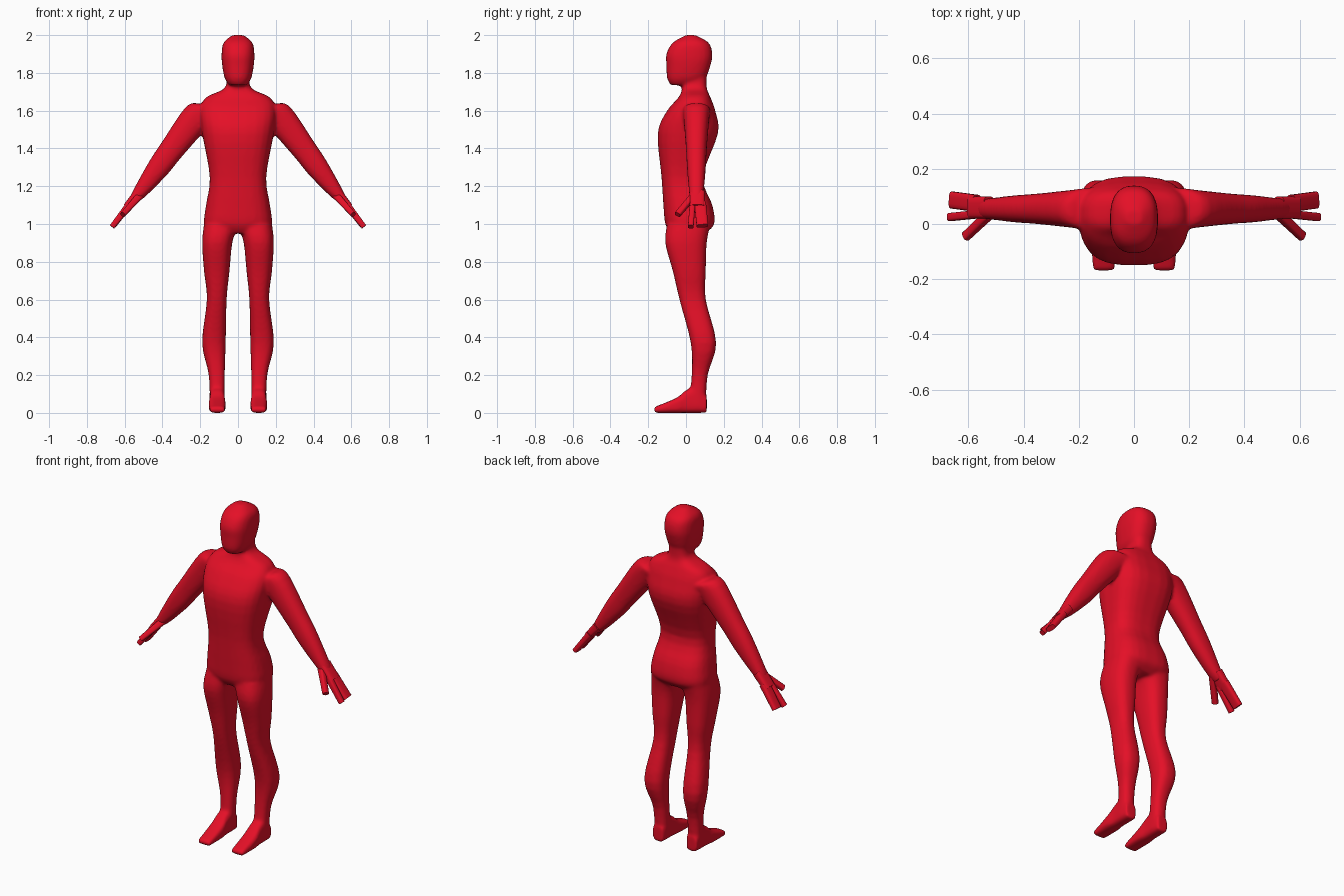
import bpy, bmesh, math
from mathutils import Vector

cube = bpy.data.objects.get("Cube")
if cube:
    bpy.data.objects.remove(cube, do_unlink=True)

red = bpy.data.materials.new("red")
red.use_nodes = True
red.diffuse_color = (.78, .005, .02, 1)
red.node_tree.nodes["Principled BSDF"].inputs["Base Color"].default_value = red.diffuse_color


def smooth_rows(rows, steps=4):
    """Fill in rows between the key rows along a smooth spline."""
    result = []
    padded = [rows[0], *rows, rows[-1]]
    for before, start, end, after in zip(padded, padded[1:], padded[2:], padded[3:]):
        for step in range(steps):
            t = step / steps
            row = []
            for p, a, b, q in zip(before, start, end, after):
                slope_a, slope_b = (b - p) / 2, (q - a) / 2
                bend = (slope_a - (b - a)) * (1 - t) - (slope_b - (b - a)) * t
                row.append(a + (b - a) * t + bend * t * (1 - t))
            result.append(row)
    return result + [rows[-1]]


def loft(bm, rings, power, sides=24):
    """Closed tube through rings of (centre, half axis u, half axis v)."""
    loops = []
    for centre, u, v in rings:
        loop = []
        for i in range(sides):
            angle = math.tau * (i + .5) / sides
            c, s = math.cos(angle), math.sin(angle)
            across_u = Vector(u) * math.copysign(abs(c) ** (2 / power), c)
            across_v = Vector(v) * math.copysign(abs(s) ** (2 / power), s)
            loop.append(bm.verts.new(Vector(centre) + across_u + across_v))
        loops.append(loop)
    for lower, upper in zip(loops, loops[1:]):
        for i in range(sides):
            bm.faces.new((lower[i - 1], lower[i], upper[i], upper[i - 1]))
    bm.faces.new(loops[0])
    bm.faces.new(loops[-1])


def upright_ring(z, inner, outer, front, back):
    centre = ((inner + outer) / 2, (front + back) / 2, z)
    return centre, ((outer - inner) / 2, 0, 0), (0, (back - front) / 2, 0)


def central_ring(z, half, front, back):
    return upright_ring(z, -half, half, front, back)


def foot_ring(y, half, top):
    return (.11, y, top / 2), (half, 0, 0), (0, 0, top / 2)


def arm_ring(x, z, depth, thickness):
    return (x, .055, z), (0, depth, 0), arm_normal * thickness


def make_rings(ring, rows):
    return [ring(*row) for row in smooth_rows(rows)]


def flip(rings, side):
    return [[(x * side, y, z) for x, y, z in ring] for ring in rings]


def finish(bm, name):
    bmesh.ops.recalc_face_normals(bm, faces=bm.faces)
    mesh = bpy.data.meshes.new(name)
    bm.to_mesh(mesh)
    bm.free()
    mesh.materials.append(red)
    obj = bpy.data.objects.new(name, mesh)
    bpy.context.collection.objects.link(obj)
    return obj


arm_normal = Vector((.8, 0, .6))

# Torso and head rows: height, half width, front, back
torso = make_rings(central_ring, [
    (.95, .14, -.08, .1), (1, .18, -.11, .15), (1.1, .17, -.12, .14),
    (1.25, .15, -.13, .09), (1.48, .19, -.15, .17), (1.6, .2, -.1, .155),
    (1.67, .17, -.04, .13), (1.72, .07, -.02, .11), (1.8, .06, -.02, .11)])
head = make_rings(central_ring, [
    (1.735, .045, -.08, .03), (1.77, .07, -.1, .1), (1.84, .084, -.104, .13),
    (1.9, .087, -.104, .14), (1.96, .077, -.07, .12), (2, .03, 0, .05)])

# Leg rows: height, inner side, outer side, front, back
leg = make_rings(upright_ring, [
    (1, 0, .18, -.1, .13), (.9, .03, .19, -.11, .11), (.75, .045, .18, -.07, .105),
    (.6, .06, .165, -.035, .105), (.37, .065, .19, .025, .16),
    (.2, .07, .155, .03, .115), (.03, .07, .15, .01, .105)])

# Foot rows: depth position, half width, top
foot = make_rings(foot_ring, [
    (.11, .035, .09), (.06, .04, .14), (0, .04, .12), (-.05, .045, .08), (-.17, .04, .03)])

# Arm rows: side position, height, half depth, half thickness
arm = make_rings(arm_ring, [
    (.15, 1.6, .08, .06), (.21, 1.575, .07, .08), (.35, 1.395, .055, .066),
    (.42, 1.3, .05, .06), (.51, 1.18, .04, .04), (.55, 1.13, .036, .026)])

# Body: all large forms fused into one smooth skin
bm = bmesh.new()
loft(bm, torso, power=2.8)
loft(bm, head, power=2.5)
for side in (1, -1):
    loft(bm, flip(leg, side), power=2.5)
    loft(bm, flip(foot, side), power=3.5)
    loft(bm, flip(arm, side), power=2.3)
body = finish(bm, "body")
skin = body.modifiers.new("fuse", "REMESH")
skin.mode = "VOXEL"
skin.voxel_size = .009
skin.use_smooth_shade = True
soften = body.modifiers.new("soften", "SMOOTH")
soften.factor = .5
soften.iterations = 8


def digit(bm, start, end, half_width, half_thickness=.016):
    """Flat digit running from start to end, with a slightly thinner tip."""
    start, end = Vector(start), Vector(end)
    direction = (end - start).normalized()
    thick = (arm_normal - direction * arm_normal.dot(direction)).normalized()
    wide = direction.cross(thick)
    rings = [(start, wide * half_width, thick * half_thickness * 1.2),
             (end, wide * half_width, thick * half_thickness * .9)]
    loft(bm, rings, power=3.5, sides=16)


# Hands: palm, thumb, forefinger and a broad pair of joined fingers
for side, name in ((1, "left_hand"), (-1, "right_hand")):
    bm = bmesh.new()
    digit(bm, (.525, .06, 1.165), (.59, .06, 1.09), .04, .022)
    digit(bm, (.52, .04, 1.15), (.61, -.045, 1.05), .017)
    digit(bm, (.57, .035, 1.11), (.667, .025, .985), .015)
    digit(bm, (.57, .075, 1.11), (.66, .087, .99), .031)
    bmesh.ops.scale(bm, vec=(side, 1, 1), verts=bm.verts)
    hand = finish(bm, name)
    bpy.context.view_layer.objects.active = hand
    hand.select_set(True)
    bpy.ops.object.shade_smooth_by_angle(angle=math.radians(40))
    hand.select_set(False)
